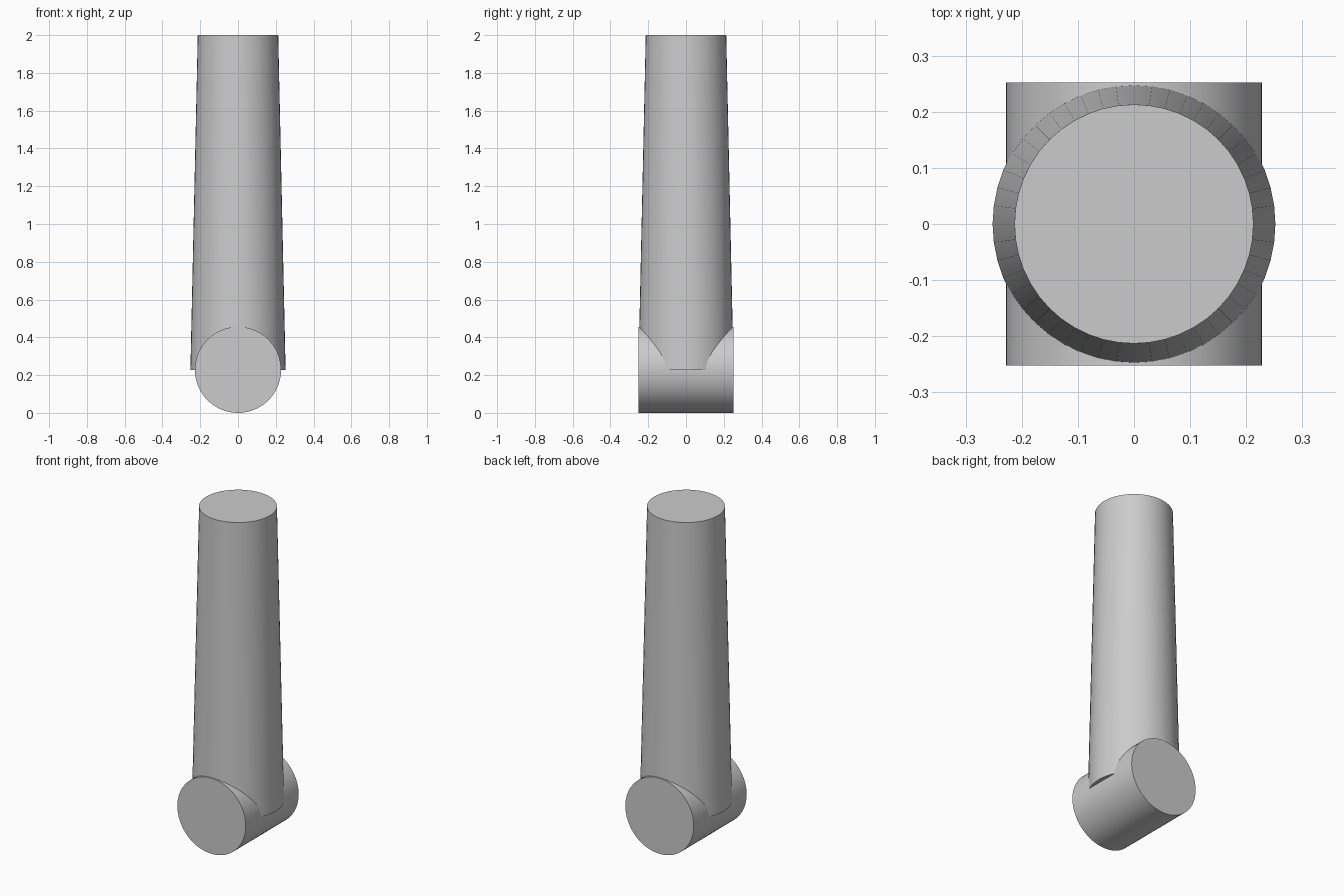
import bpy
import math

cube = bpy.data.objects.get("Cube")
if cube:
    bpy.data.objects.remove(cube, do_unlink=True)

# Single plain grey
grey = bpy.data.materials.new("light_grey")
grey.use_nodes = True
colour = (0.6, 0.6, 0.6, 1)
grey.diffuse_color = colour
grey.node_tree.nodes["Principled BSDF"].inputs["Base Color"].default_value = colour


def finish(name):
    obj = bpy.context.object
    obj.name = name
    obj.data.materials.append(grey)
    bpy.ops.object.shade_smooth_by_angle(angle=math.radians(30))
    return obj


BARREL_R = 0.228
LENGTH = 0.504
TOP = 2.0

# Horizontal barrel lying front to back
bpy.ops.mesh.primitive_cylinder_add(
    vertices=64, radius=BARREL_R, depth=LENGTH,
    location=(0, 0, BARREL_R), rotation=(math.pi / 2, 0, 0))
finish("base_barrel")

# Tapered column rising from the barrel's axis
bpy.ops.mesh.primitive_cone_add(
    vertices=48, radius1=0.252, radius2=0.213, depth=TOP - BARREL_R,
    location=(0, 0, (TOP + BARREL_R) / 2))
finish("tapered_column")
